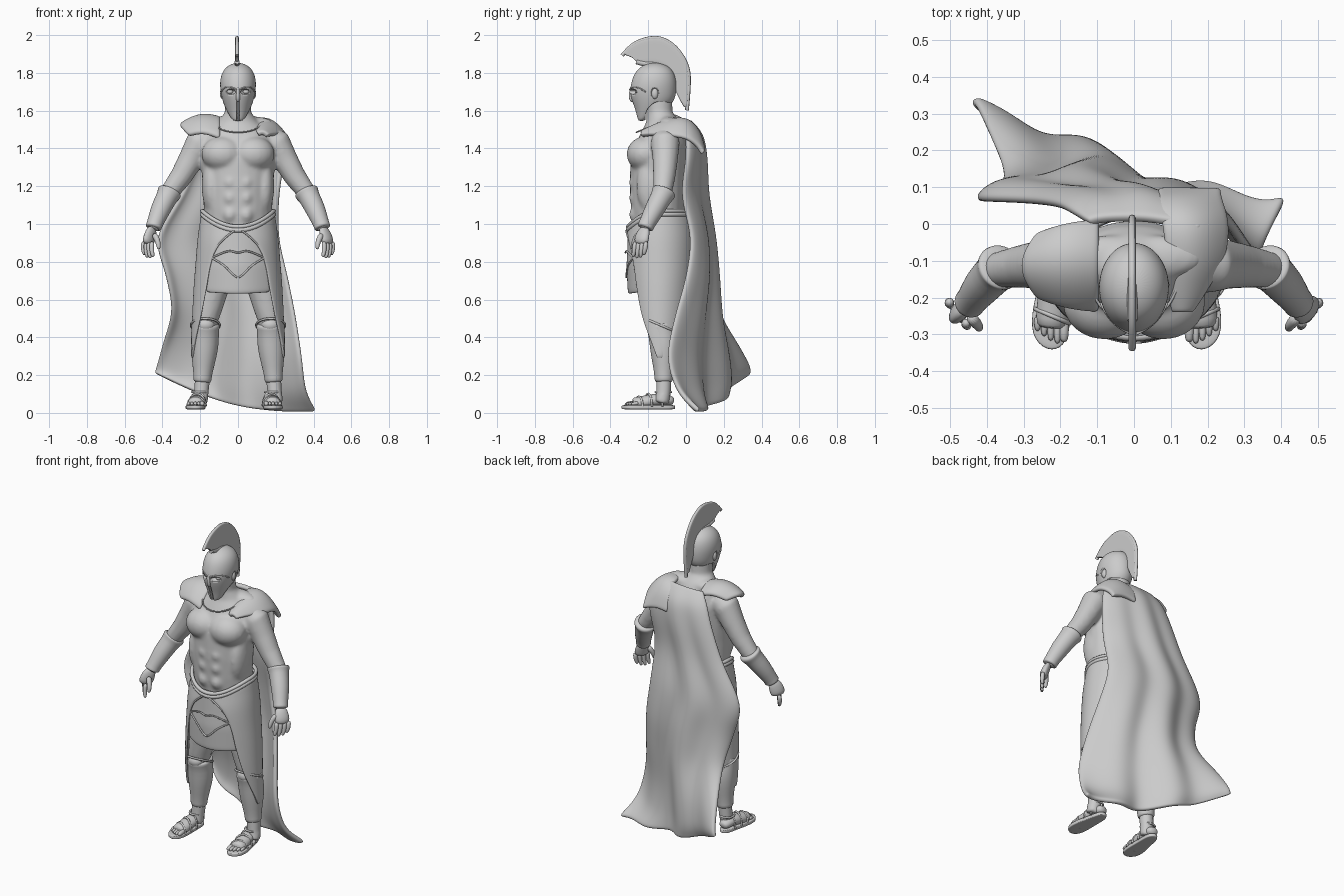
import bpy, bmesh
from math import sin, cos, pi, radians
from mathutils import Vector as V, Matrix

cube = bpy.data.objects.get("Cube")
if cube:
    bpy.data.objects.remove(cube)

clay = bpy.data.materials.new("grey clay")
clay.use_nodes = True
tone = (.6, .6, .6, 1)
clay.diffuse_color = tone
clay.node_tree.nodes["Principled BSDF"].inputs["Base Color"].default_value = tone


def add_object(name, data):
    obj = bpy.data.objects.new(name, data)
    bpy.context.scene.collection.objects.link(obj)
    data.materials.append(clay)
    return obj


def finish(name, bm, subdivide=1):
    bmesh.ops.recalc_face_normals(bm, faces=bm.faces)
    mesh = bpy.data.meshes.new(name)
    bm.to_mesh(mesh)
    bm.free()
    mesh.shade_smooth()
    obj = add_object(name, mesh)
    if subdivide:
        obj.modifiers.new("Smooth", "SUBSURF").levels = subdivide
    return obj


def loft(bm, rings, sides=18):
    """Closed skin through rings given as (centre, axis, axis)."""
    loops = [[bm.verts.new(c + a * cos(2 * pi * i / sides) + b * sin(2 * pi * i / sides))
              for i in range(sides)] for c, a, b in rings]
    for low, high in zip(loops, loops[1:]):
        for i in range(sides):
            j = (i + 1) % sides
            bm.faces.new((low[i], low[j], high[j], high[i]))
    bm.faces.new(loops[0])
    bm.faces.new(loops[-1])


def stack(bm, rings, sides=24):
    """Horizontal ellipses given as (z, y, half width, half depth)."""
    loft(bm, [(V((0, y, z)), V((w, 0, 0)), V((0, d, 0))) for z, y, w, d in rings], sides)


def tube(bm, points, side=1, flat=1, ref=(0, 1, 0), sides=14):
    """Limb through (x, y, z, radius), side=-1 mirrors it."""
    centres = [V((p[0] * side, p[1], p[2])) for p in points]
    rings = []
    for i, c in enumerate(centres):
        t = (centres[min(i + 1, len(centres) - 1)] - centres[max(i - 1, 0)]).normalized()
        a = t.cross(V(ref)).normalized()
        rings.append((c, a * points[i][3], a.cross(t) * points[i][3] * flat))
    loft(bm, rings, sides)


def ball(bm, centre, size):
    m = Matrix.Translation(centre) @ Matrix.Diagonal((*size, 1))
    bmesh.ops.create_uvsphere(bm, u_segments=20, v_segments=12, radius=1, matrix=m)


def cord(name, points, radius, closed=False):
    curve = bpy.data.curves.new(name, "CURVE")
    curve.dimensions = "3D"
    curve.bevel_depth = radius
    curve.bevel_resolution = 2
    curve.use_fill_caps = True
    spline = curve.splines.new("NURBS")
    spline.points.add(len(points) - 1)
    for p, co in zip(spline.points, points):
        p.co = (*co, 1)
    spline.order_u = 3
    spline.use_endpoint_u = not closed
    spline.use_cyclic_u = closed
    return add_object(name, curve)


def sheet(name, shape, columns, rows, thickness):
    """Cloth or plate from shape(u, v) with u and v in 0..1."""
    bm = bmesh.new()
    grid = [[bm.verts.new(shape(i / columns, j / rows)) for i in range(columns + 1)]
            for j in range(rows + 1)]
    for a, b in zip(grid, grid[1:]):
        for i in range(columns):
            bm.faces.new((a[i], a[i + 1], b[i + 1], b[i]))
    obj = finish(name, bm, 0)
    solid = obj.modifiers.new("Thickness", "SOLIDIFY")
    solid.thickness, solid.offset = thickness, 0
    obj.modifiers.new("Smooth", "SUBSURF").levels = 2
    return obj


def blend(table, v):
    """Smooth reading of a table of rows at v in 0..1."""
    s = v * (len(table) - 1)
    k = min(int(s), len(table) - 2)
    f = s - k
    rows = [table[max(0, min(k + d, len(table) - 1))] for d in (-1, 0, 1, 2)]
    return [b + .5 * f * (c - a + f * (2 * a - 5 * b + 4 * c - d + f * (3 * (b - c) + d - a)))
            for a, b, c, d in zip(*rows)]


# Body: torso, muscles, arms and legs fused into one skin
bm = bmesh.new()
stack(bm, [(.82, -.13, .17, .12), (.98, -.145, .18, .135), (1.08, -.15, .182, .142),
           (1.2, -.15, .187, .148), (1.33, -.145, .197, .15), (1.42, -.13, .195, .14),
           (1.49, -.12, .17, .115), (1.54, -.12, .11, .09), (1.59, -.14, .07, .069),
           (1.7, -.15, .066, .076)])
arm = [(.15, -.11, 1.46, .068), (.203, -.11, 1.43, .078), (.25, -.11, 1.34, .068),
       (.302, -.115, 1.25, .06), (.368, -.125, 1.16, .05), (.41, -.165, 1.08, .05),
       (.45, -.22, .97, .032)]
leg = [(.09, -.13, .88, .09), (.125, -.14, .7, .09), (.155, -.14, .56, .075),
       (.172, -.14, .48, .064), (.176, -.115, .36, .068), (.187, -.115, .2, .042),
       (.195, -.12, .1, .04), (.2, -.13, .05, .04)]
for s in (-1, 1):
    tube(bm, arm, s)
    tube(bm, leg, s)
    ball(bm, (s * .08, -.212, 1.37), (.115, .103, .095))
    ball(bm, (s * .07, -.09, 1.53), (.12, .06, .04))
    ball(bm, (s * .14, -.18, 1.2), (.052, .083, .15))
    for z in (1.05, 1.14, 1.22):
        ball(bm, (s * .042, -.25, z), (.045, .052, .052))
body = finish("body", bm, 0)
fuse = body.modifiers.new("Fuse", "REMESH")
fuse.mode, fuse.voxel_size, fuse.use_smooth_shade = "VOXEL", .009, True
relax = body.modifiers.new("Relax", "SMOOTH")
relax.factor, relax.iterations = .5, 14
cord("neckline", [(.12 * sin(a), -.15 - .115 * cos(a), 1.53 - .045 * cos(a))
                  for a in [radians(d) for d in range(-80, 81, 20)]], .004)

for s, label in ((-1, "right"), (1, "left")):
    # Bracer, hand and fingers
    bm = bmesh.new()
    tube(bm, [(.358, -.113, 1.18, .05), (.361, -.116, 1.172, .066), (.367, -.121, 1.16, .065),
              (.375, -.13, 1.145, .056), (.41, -.165, 1.08, .055), (.443, -.21, .995, .041),
              (.446, -.214, .985, .045), (.449, -.218, .975, .04)], s, sides=20)
    finish(label + "_bracer", bm)
    bm = bmesh.new()
    tube(bm, [(.449, -.217, .985, .03), (.462, -.228, .95, .042), (.473, -.236, .915, .046),
              (.475, -.238, .89, .038)], s, .55, (.8, -.6, 0))
    for k in range(4):
        x, y, drop = .455 + k * .015, -.268 + k * .019, (.006, 0, .003, .016)[k]
        tube(bm, [(x, y, .91, .014), (x + .003, y - .004, .87, .013),
                  (x - .002, y - .01, .834 + drop, .011), (x - .006, y - .012, .818 + drop, .007)], s)
    tube(bm, [(.447, -.25, .95, .018), (.425, -.272, .915, .015), (.42, -.283, .88, .012),
              (.42, -.285, .865, .006)], s)
    finish(label + "_hand", bm)

    # Greave with raised knee guard
    bm = bmesh.new()
    tube(bm, [(.19, -.118, .16, .04), (.189, -.118, .17, .05), (.187, -.118, .2, .048),
              (.18, -.118, .3, .068), (.176, -.118, .37, .076), (.174, -.13, .44, .073),
              (.172, -.137, .465, .078), (.172, -.138, .475, .07)], s, sides=20)
    ball(bm, (s * .172, -.172, .465), (.05, .043, .04))
    finish(label + "_greave", bm)
    cord(label + "_greave_rim", [(s * .173 + .078 * sin(a), -.137 - .081 * cos(a),
                                  .465 + .035 * cos(a)) for a in
                                 [2 * pi * i / 16 for i in range(16)]], .006, True)

    # Sandalled foot: sole, foot, toes and straps
    shift = -.02
    bm = bmesh.new()
    outline = [(.185, -.05), (.15, -.08), (.155, -.18), (.15, -.27), (.168, -.335),
               (.215, -.348), (.262, -.305), (.255, -.22), (.232, -.14), (.222, -.07)]
    base = bm.faces.new([bm.verts.new((s * x + shift, y, .018)) for x, y in outline])
    top = bmesh.ops.extrude_face_region(bm, geom=[base])["geom"]
    bmesh.ops.translate(bm, verts=[v for v in top if isinstance(v, bmesh.types.BMVert)],
                        vec=(0, 0, .024))
    bmesh.ops.bevel(bm, geom=[e for e in bm.edges if abs(e.verts[0].co.z - e.verts[1].co.z) < .01],
                    offset=.003, segments=1, affect="EDGES")
    finish(label + "_sole", bm, 2)
    bm = bmesh.new()
    tube(bm, [(.186, -.064, .06, .02), (.188, -.08, .065, .038), (.192, -.14, .075, .043),
              (.198, -.2, .06, .045), (.203, -.26, .05, .046), (.205, -.285, .047, .04)],
         s, .78, (0, 0, 1))
    for k in range(5):
        x, y = .17 + k * .018, (-.322, -.326, -.318, -.306, -.292)[k]
        r = .014 if k == 0 else .01
        tube(bm, [(x, -.25, .052, r), (x, y + .02, .05, r), (x, y, .045, r * .6)], s, 1, (0, 0, 1))
    for v in bm.verts:
        v.co.x += shift
    finish(label + "_foot", bm)
    for n, (y, x, w, h) in enumerate([(-.25, .202, .047, .052), (-.2, .197, .046, .067),
                                      (-.145, .193, .043, .078)]):
        cord(label + "_strap_%d" % n, [(s * (x + w * cos(a)) + shift, y + .02 * cos(a),
                                        .035 + h * sin(a)) for a in
                                       [pi * i / 8 for i in range(9)]], .006)
    cord(label + "_ankle_strap", [(s * .193 + shift / 2 + .041 * cos(a), -.12 + .042 * sin(a), .11)
                                  for a in [pi * i / 6 for i in range(12)]], .006, True)

    # Long side panel of the kilt, ending in a point
    panel = [(.97, .19, .165, 3, 172), (.89, .207, .18, 28, 170), (.78, .218, .182, 41, 165),
             (.65, .229, .175, 47, 158), (.48, .237, .162, 59, 142), (.29, .243, .12, 84, 108)]

    def tail(u, v):
        z, w, d, start, end = blend(panel, v)
        a = radians(start + (end - start) * u)
        return (s * w * sin(a), -.14 - d * cos(a),
                z + .085 * sin(min(a, pi / 2)) ** 2 * (1 - v) ** 3)
    sheet(label + "_kilt_panel", tail, 14, 14, .014)


# Front apron, its stitched edges and the belt
def apron_y(x, z):
    return -.318 + 2.3 * x * x - .05 * max(0, z - .85) + .12 * max(0, .78 - z)


def apron(u, v):
    x = (2 * u - 1) * (.15 + .02 * v)
    z = 1 - .37 * v + .3 * x * x * v
    return (x, apron_y(x, z) + .025 * (1 - v), z)


sheet("front_apron", apron, 12, 10, .016)
seams = {"point": [(-.14, .82), (-.08, .79), (-.03, .735), (0, .712), (.03, .735), (.08, .79), (.14, .82)],
         "arch": [(-.14, .82), (-.09, .845), (-.04, .86), (0, .845), (.04, .86), (.09, .845), (.14, .82)],
         "right": [(-.02, .965), (-.08, .92), (-.12, .87), (-.14, .82)],
         "left": [(.02, .965), (.08, .92), (.12, .87), (.14, .82)]}
for label, line in seams.items():
    cord("apron_seam_" + label, [(x, apron_y(x, z) - .005 + .07 * max(0, z - .82), z)
                                 for x, z in line], .005)
for drop, r in ((0, .011), (.019, .013)):
    cord("belt", [(.191 * sin(a), -.14 - .168 * cos(a), .985 - drop +
                   .085 * (sin(a) ** 2 if cos(a) > 0 else 1))
                  for a in [2 * pi * i / 28 for i in range(28)]], r, True)

# Helmet with cut eye holes, mouth slit, jaw and ear openings
bm = bmesh.new()
stack(bm, [(1.545, -.238, .022, .014), (1.56, -.228, .036, .03), (1.6, -.19, .062, .077),
           (1.65, -.173, .082, .113), (1.7, -.175, .093, .124), (1.75, -.17, .097, .12),
           (1.8, -.167, .087, .106), (1.835, -.165, .06, .075), (1.853, -.165, .02, .025)], 32)
helmet = finish("helmet", bm, 2)
bm = bmesh.new()
for s in (-1, 1):
    ball(bm, (s * .042, -.285, 1.7), (.03, .035, .014))
    ball(bm, (s * .1, -.165, 1.69), (.025, .026, .034))
bmesh.ops.create_cube(bm, size=1, matrix=Matrix.Translation((0, -.29, 1.59)) @
                      Matrix.Diagonal((.016, .11, .11, 1)))
bmesh.ops.create_cone(bm, cap_ends=True, segments=32, radius1=.085, radius2=.085, depth=.4,
                      matrix=Matrix.Translation((0, -.13, 1.565)) @ Matrix.Rotation(pi / 2, 4, "Y"))
cutter = finish("helmet_cutter", bm, 0)
cutter.hide_render = True
cutter.hide_set(True)
cut = helmet.modifiers.new("Openings", "BOOLEAN")
cut.operation, cut.solver, cut.object = "DIFFERENCE", "EXACT", cutter
bm = bmesh.new()
for s in (-1, 1):
    ball(bm, (s * .042, -.248, 1.7), (.018, .02, .014))
    ball(bm, (s * .082, -.165, 1.69), (.014, .018, .028))
    cord("brow", [(s * .008, -.298, 1.712), (s * .04, -.283, 1.728), (s * .075, -.247, 1.722),
                  (s * .089, -.215, 1.7)], .004)
finish("eyes_and_ears", bm, 0)
bm = bmesh.new()
tube(bm, [(0, -.285, 1.74, .005), (0, -.293, 1.7, .009), (0, -.294, 1.665, .012),
          (0, -.28, 1.645, .008)])
finish("nose_guard", bm)

# Crest on top of the helmet
outer = [(-.338, 1.9), (-.3, 1.945), (-.245, 1.98), (-.165, 1.998), (-.1, 1.98), (-.04, 1.93),
         (.008, 1.85), (.02, 1.76), (.005, 1.61)]
inner = [(-.28, 1.88), (-.262, 1.858), (-.225, 1.845), (-.165, 1.845), (-.115, 1.83),
         (-.08, 1.8), (-.068, 1.76), (-.06, 1.71), (-.012, 1.62)]


def crest(u, v):
    a, b = blend(outer, u), blend(inner, u)
    return (-.005, a[0] + (b[0] - a[0]) * v, a[1] + (b[1] - a[1]) * v)


sheet("crest", crest, 20, 4, .02)
cord("crest_holder", [(-.005, y, z + .002) for y, z in inner[1:-2]], .014)
cord("crest_edge", [(-.005, y, z - .008) for y, z in outer], .01)


# Shoulder plate on the right
def shoulder_plate(u, v):
    bow = sin(pi * v)
    x = -.095 - u * (.165 + .045 * bow)
    y = -.235 + .245 * v + .04 * u * u * (1 - 2 * v)
    return (x, y, 1.555 - 5 * (y + .09) ** 2 + .03 * sin(pi * u) - .035 * u)


sheet("shoulder_plate", shoulder_plate, 8, 8, .032)

# Cape fold over the left shoulder: x, y, z, half width, droop of the outer side
drape_rows = [(.13, -.238, 1.48, .022, .005), (.142, -.18, 1.51, .05, .03),
              (.165, -.09, 1.545, .078, .07), (.165, .0, 1.55, .088, .09),
              (.15, .06, 1.49, .088, .07), (.15, .09, 1.4, .085, .02)]


def shoulder_drape(u, v):
    x, y, z, w, droop = blend(drape_rows, v)
    side = 2 * u - 1
    return (x + w * side, y, z - droop * max(0, (side + .5) / 1.5) ** 2 - .01 * side * side)


sheet("shoulder_drape", shoulder_drape, 8, 12, .028)

# Cape: left rim, right rim and depth of the middle, top to hem
cape_rows = [(-.12, .0, 1.54, .17, -.02, 1.55, .01), (-.17, .03, 1.47, .225, .0, 1.47, .07),
             (-.215, .05, 1.36, .24, .0, 1.34, .09), (-.3, .06, 1.16, .215, -.02, 1.15, .095),
             (-.425, .065, .93, .215, .025, .93, .13), (-.38, .07, .73, .26, .0, .72, .145),
             (-.35, .13, .54, .3, -.055, .52, .145), (-.4, .26, .36, .335, -.095, .3, .15),
             (-.43, .33, .25, .36, -.04, .12, .15), (-.44, .335, .21, .415, .075, .01, .14)]


def cape(u, v):
    xl, yl, zl, xr, yr, zr, mid = blend(cape_rows, v)
    swell = sin(pi * u) ** .6
    fold = .035 * v * sin(pi * u) * sin(5 * pi * u + 2 * v)
    return (xl + (xr - xl) * u, yl + (yr - yl) * u + (mid - (yl + yr) / 2) * swell + fold,
            zl + (zr - zl) * u - .07 * v ** 4 * sin(pi * u))


sheet("cape", cape, 22, 27, .03)
